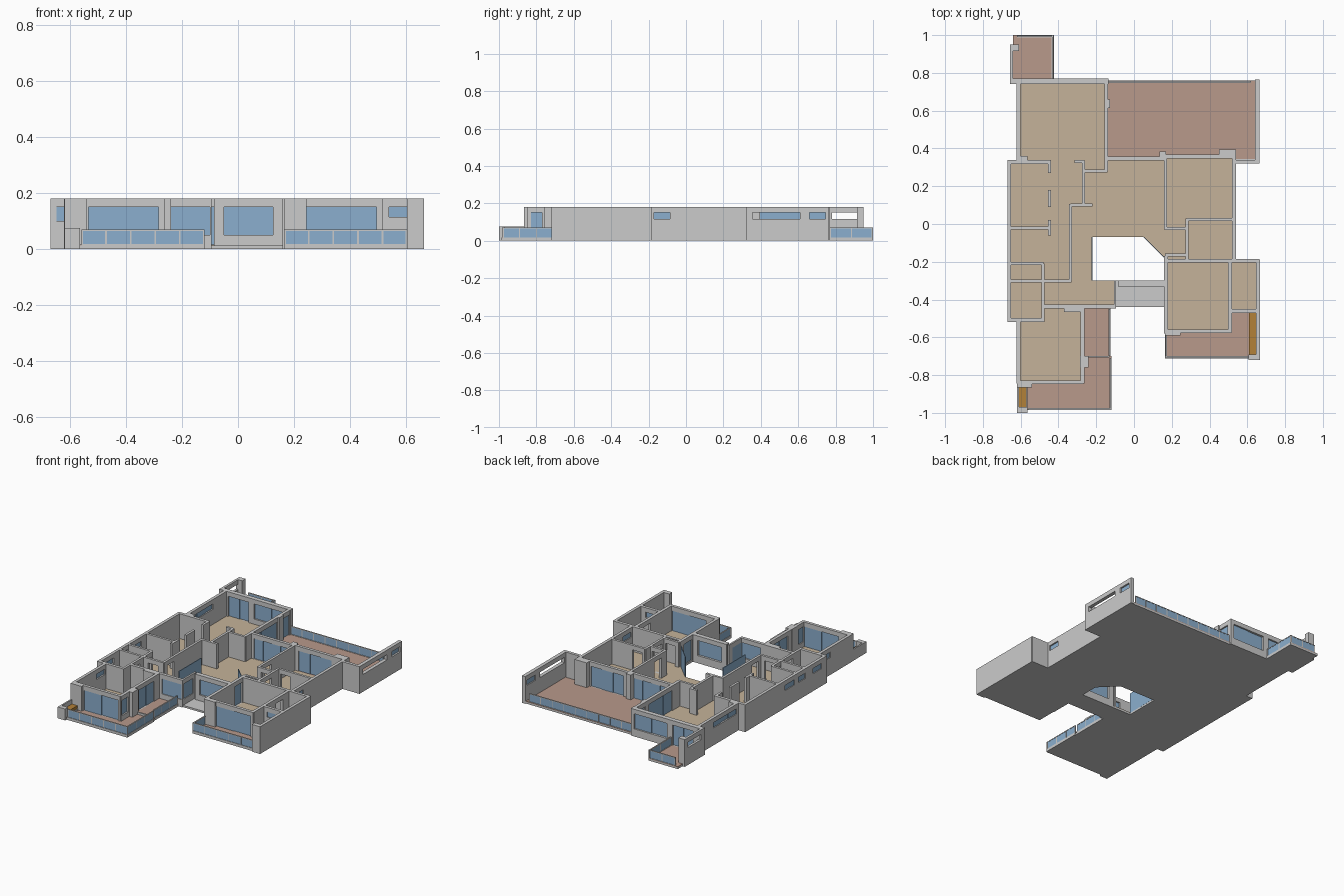
import bpy, bmesh

H, FLOOR, HEAD = 0.18, 0.016, 0.15
parts = {}


def box(part, x0, x1, y0, y1, z0, z1):
    parts.setdefault(part, []).append((x0, x1, y0, y1, z0, z1))


def along(part, axis, c, a, b, z0, z1, t):
    """Box running along an axis, centred on c in the other direction."""
    if b - a < 1e-4 or z1 - z0 < 1e-4:
        return
    if axis == 'x':
        box(part, a, b, c - t / 2, c + t / 2, z0, z1)
    else:
        box(part, c - t / 2, c + t / 2, a, b, z0, z1)


def wall(part, axis, c, a, b, openings=(), t=0.02):
    """Wall with openings (start, end, sill, head, number of panes; 0 = unglazed)."""
    pos = a
    for s, e, z0, z1, n in sorted(openings):
        along(part, axis, c, pos, s, 0, H, t)
        along(part, axis, c, s, e, 0, z0, t)
        along(part, axis, c, s, e, z1, H, t)
        for i in range(n):
            w = (e - s) / n
            off = 0.002 if i % 2 else -0.002
            along("window_panes", axis, c + off, s + i * w, s + (i + 1) * w, z0, z1, 0.005)
        pos = e
    along(part, axis, c, pos, b, 0, H, t)


def rail(axis, c, a, b, n):
    """Balcony balustrade: curb, glass panels, cap and posts."""
    along("rail_frames", axis, c, a, b, 0, 0.018, 0.012)
    along("rail_frames", axis, c, a, b, 0.065, 0.07, 0.008)
    w = (b - a) / n
    for i in range(n):
        along("rail_glass", axis, c, a + i * w + 0.003, a + (i + 1) * w - 0.003, 0.018, 0.065, 0.005)
    for i in range(n + 1):
        p = min(max(a + i * w, a + 0.003), b - 0.003)
        along("rail_frames", axis, c, p - 0.003, p + 0.003, 0.018, 0.065, 0.006)


def door(s, e):
    return (s, e, FLOOR, HEAD, 0)


def glazed(s, e, n, z0=FLOOR, z1=HEAD):
    return (s, e, z0, z1, n)


def slot(s, e, n=1):
    return (s, e, 0.115, HEAD, n)


# Ground slab, in rectangles around the courtyard
for r in [(-.64, -.425, .76, 1), (-.62, -.145, .33, .77), (-.145, .665, .33, .76),
          (-.67, -.22, -.515, .335), (-.22, .05, -.07, .335), (.16, .54, -.2, .335),
          (-.22, .165, -.44, -.30), (.16, .665, -.58, -.2), (.165, .665, -.71, -.58),
          (-.62, -.125, -.71, -.44), (-.62, -.12, -.985, -.71)]:
    box("slab", *r, 0, 0.012)

# Indoor floors
for r in [(-.61, -.15, .33, .76), (-.66, -.22, -.44, .335), (-.22, .05, -.07, .335),
          (.16, .53, -.2, .355), (-.22, -.1, -.44, -.30), (.165, .65, -.46, -.2),
          (.165, .505, -.565, -.46), (-.61, -.275, -.84, -.44), (-.66, -.48, -.51, -.44)]:
    box("room_floors", *r, 0.012, FLOOR)

# Outdoor floors
for r in [(-.64, -.425, .77, 1), (-.145, .65, .345, .76), (-.265, -.13, -.7, -.44),
          (-.57, -.12, -.985, -.845), (-.275, -.12, -.845, -.7), (.165, .61, -.71, -.565),
          (.51, .61, -.565, -.46)]:
    box("terrace_floors", *r, 0.012, FLOOR)

# Planters on the two front balconies
box("planters", -.61, -.57, -.97, -.86, 0.012, 0.045)
box("planters", .61, .65, -.69, -.47, 0.012, 0.045)

E = "outer_walls"
# Living room and rear balcony
wall(E, 'y', -.612, .33, .77, [slot(.36, .6, 3)])
wall(E, 'x', .755, -.655, -.135, [glazed(-.59, -.44, 2), glazed(-.40, -.16, 2, .05)], .03)
wall(E, 'y', -.147, .28, .77, [glazed(.37, .61, 3), glazed(.65, .735, 1)])
wall(E, 'y', -.648, .74, .95, [slot(.78, .92, 0)], .016)
box(E, -.655, -.61, .915, .95, 0, H)
box(E, -.152, -.128, .615, .66, 0, H)
# Large terrace
wall(E, 'x', .347, -.155, .165, [glazed(-.12, .135, 4)])
wall(E, 'x', .357, .14, .54, [glazed(.2, .44, 3)])
box(E, .135, .17, .34, .385, 0, H)
box(E, .45, .54, .36, .395, 0, H)
wall(E, 'x', .33, .53, .665)
wall(E, 'y', .653, .32, .765, [slot(.355, .61, 0), slot(.66, .745)], .024)
# West side
wall(E, 'x', .328, -.67, -.44)
wall(E, 'y', -.66, -.515, .335, [slot(-.18, -.08), slot(-.29, -.22), slot(-.46, -.37)])
wall(E, 'x', -.508, -.67, -.475, [(-.655, -.622, .1, .15, 1)])
# Front left bedroom
wall(E, 'y', -.612, -.845, -.5, [slot(-.62, -.53)])
wall(E, 'x', -.838, -.62, -.27, [glazed(-.535, -.285, 2)])
wall(E, 'y', -.273, -.845, -.435, [glazed(-.835, -.77, 1, .05), glazed(-.66, -.5, 2)])
box(E, -.285, -.24, -.76, -.7, 0, H)
box(E, -.62, -.54, -.865, -.83, 0, H)
wall(E, 'x', -.437, -.49, -.095, [glazed(-.245, -.1, 1, .05)])
box(E, -.37, -.27, -.465, -.44, 0, H)
# East side and front right bedroom
wall(E, 'y', .53, -.2, .37, [slot(-.17, -.085)])
wall(E, 'x', -.195, .165, .665)
wall(E, 'y', .656, -.72, -.19)
wall(E, 'x', -.46, .505, .65, [slot(.54, .61)])
wall(E, 'y', .17, -.58, -.17, [glazed(-.29, -.21, 1)])
wall(E, 'x', -.568, .165, .515, [glazed(.245, .495, 2)])
wall(E, 'y', .508, -.575, -.19, [door(-.34, -.27)])
box(E, .165, .245, -.59, -.56, 0, H)
box(E, .605, .665, -.72, -.69, 0, H)
# Courtyard front wall and its low sill
wall(E, 'x', -.315, -.085, .165, [glazed(-.05, .125, 1, .05)], .03)
wall(E, 'y', -.1, -.44, -.3, [glazed(-.43, -.335, 1, .05)], .012)

# Low balcony parapets
L = "low_parapets"
box(L, -.62, -.61, -1, -.84, 0, .075)
box(L, -.62, -.565, -1, -.97, 0, .075)
box(L, -.575, -.565, -.97, -.86, 0, .025)
along(L, 'x', -.703, -.26, -.13, 0, .03, .01)

# Interior walls
I = "inner_walls"
for c, a, b in [(-.448, .27, .335), (-.448, .09, .18), (-.448, -.06, .02), (.508, -.25, -.19)]:
    wall(I, 'y', c, a, b, t=.016)
for c, a, b, o in [(-.335, -.3, .105, [door(-.27, -.2)]), (-.267, .1, .335, []),
                   (-.482, -.51, -.21, [door(-.29, -.23), door(-.42, -.35)]),
                   (.168, -.03, .355, [door(.03, .1)]), (.28, -.195, .03, [door(-.14, -.06)])]:
    wall(I, 'y', c, a, b, o, .016)
for c, a, b, o in [(-.022, -.665, -.45, []), (-.21, -.655, -.48, []), (-.302, -.665, -.33, [door(-.44, -.37)]),
                   (.1, -.335, -.22, []), (.28, -.27, -.14, []), (.33, -.315, -.265, []),
                   (-.025, .165, .285, [door(.19, .26)]), (-.165, .165, .285, [door(.19, .26)]),
                   (.025, .28, .53, [door(.3, .37)])]:
    wall(I, 'x', c, a, b, o, .016)
box(I, -.61, -.565, .335, .36, 0, H)

# Balustrades
rail('x', .752, -.14, .62, 9)
rail('x', .994, -.62, -.425, 2)
rail('y', -.43, .77, 1, 2)
rail('x', -.98, -.56, -.12, 5)
rail('y', -.125, -.98, -.71, 3)
rail('y', -.13, -.7, -.45, 3)
rail('x', -.706, .165, .605, 5)
rail('y', .17, -.706, -.58, 1)

# Courtyard west glazing
along("window_panes", 'y', -.222, -.3, -.07, .012, HEAD, .005)

materials = {}
for name, col in {"room_floors": (.56, .45, .32), "terrace_floors": (.48, .32, .26),
                  "planters": (.45, .22, .04), "window_panes": (.26, .43, .62),
                  "rail_glass": (.26, .43, .62)}.items():
    materials[name] = bpy.data.materials.new(name)
    materials[name].diffuse_color = (*col, 1)


def prism(bm, pts, z0, z1):
    lo = [bm.verts.new((x, y, z0)) for x, y in pts]
    hi = [bm.verts.new((x, y, z1)) for x, y in pts]
    bm.faces.new(lo[::-1])
    bm.faces.new(hi)
    for i in range(len(pts)):
        j = (i + 1) % len(pts)
        bm.faces.new((lo[i], lo[j], hi[j], hi[i]))


# Build one mesh per part group, adding the chamfered courtyard corner
corner = [(.05, -.07), (.16, -.18), (.16, .335), (.05, .335)]
extra = {"slab": (corner, 0, .012), "room_floors": (corner, .012, FLOOR),
         "window_panes": ([(.05, -.07), (.16, -.18), (.163, -.177), (.053, -.067)], .012, HEAD)}
for name, boxes in parts.items():
    bm = bmesh.new()
    for x0, x1, y0, y1, z0, z1 in boxes:
        prism(bm, [(x0, y0), (x1, y0), (x1, y1), (x0, y1)], z0, z1)
    if name in extra:
        prism(bm, *extra[name])
    bmesh.ops.recalc_face_normals(bm, faces=bm.faces)
    mesh = bpy.data.meshes.new(name)
    bm.to_mesh(mesh)
    bm.free()
    if name in materials:
        mesh.materials.append(materials[name])
    bpy.context.collection.objects.link(bpy.data.objects.new(name, mesh))
